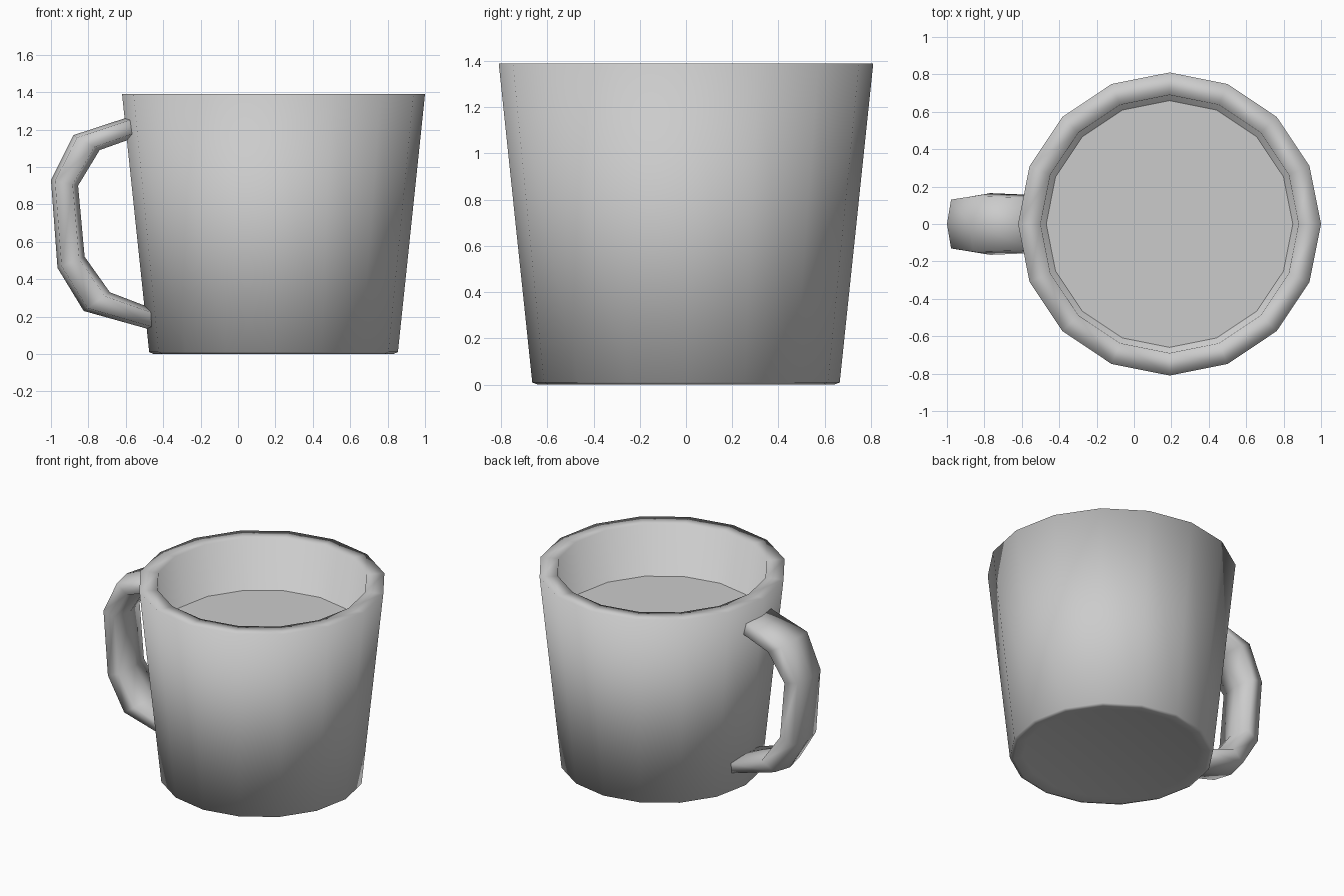
import bpy, bmesh
from math import cos, sin, pi

if "Cube" in bpy.data.objects:
    bpy.data.objects.remove(bpy.data.objects["Cube"])

CX, SIDES = 0.19, 16


def finish(name, bm, smooth=True):
    bmesh.ops.recalc_face_normals(bm, faces=bm.faces)
    for f in bm.faces:
        f.smooth = smooth
    me = bpy.data.meshes.new(name)
    bm.to_mesh(me)
    bm.free()
    ob = bpy.data.objects.new(name, me)
    bpy.context.collection.objects.link(ob)
    return ob


def skin(name, rings):
    """Bridge a row of equal closed rings and cap both ends."""
    bm = bmesh.new()
    loops = [[bm.verts.new(p) for p in ring] for ring in rings]
    n = len(loops[0])
    for a, b in zip(loops, loops[1:]):
        for i in range(n):
            j = (i + 1) % n
            bm.faces.new((a[i], a[j], b[j], b[i]))
    bm.faces.new(loops[0])
    bm.faces.new(loops[-1])
    return finish(name, bm)


def circle(r, z):
    return [(CX + r * cos(2 * pi * i / SIDES), r * sin(2 * pi * i / SIDES), z)
            for i in range(SIDES)]


# Mug body: inside floor, inner wall, rim, outer wall, foot and underside
profile = [(0.58, 0.1), (0.69, 1.39), (0.81, 1.39),
           (0.665, 0.01), (0.64, 0.0), (0.58, 0.015)]
skin("mug_body", [circle(r, z) for r, z in profile])

# Flat drink surface inside the mug
bm = bmesh.new()
bm.faces.new([bm.verts.new(p) for p in circle(0.66, 1.03)])
drink = finish("drink_surface", bm, smooth=False)

# Handle: (outer x, outer z, inner x, inner z, half width) along the loop
stations = [(-0.53, 1.285, -0.53, 1.165, 0.155),
            (-0.88, 1.17, -0.74, 1.09, 0.165),
            (-1.00, 0.93, -0.855, 0.90, 0.145),
            (-0.965, 0.46, -0.82, 0.52, 0.145),
            (-0.825, 0.23, -0.685, 0.33, 0.16),
            (-0.45, 0.125, -0.45, 0.24, 0.155)]


def section(ox, oz, ix, iz, w):
    outline = [(0, 0), (0.15, 0.9 * w), (0.8, w), (1, 0), (0.8, -w), (0.15, -0.9 * w)]
    return [(ox + t * (ix - ox), y, oz + t * (iz - oz)) for t, y in outline]


skin("handle", [section(*s) for s in stations])
